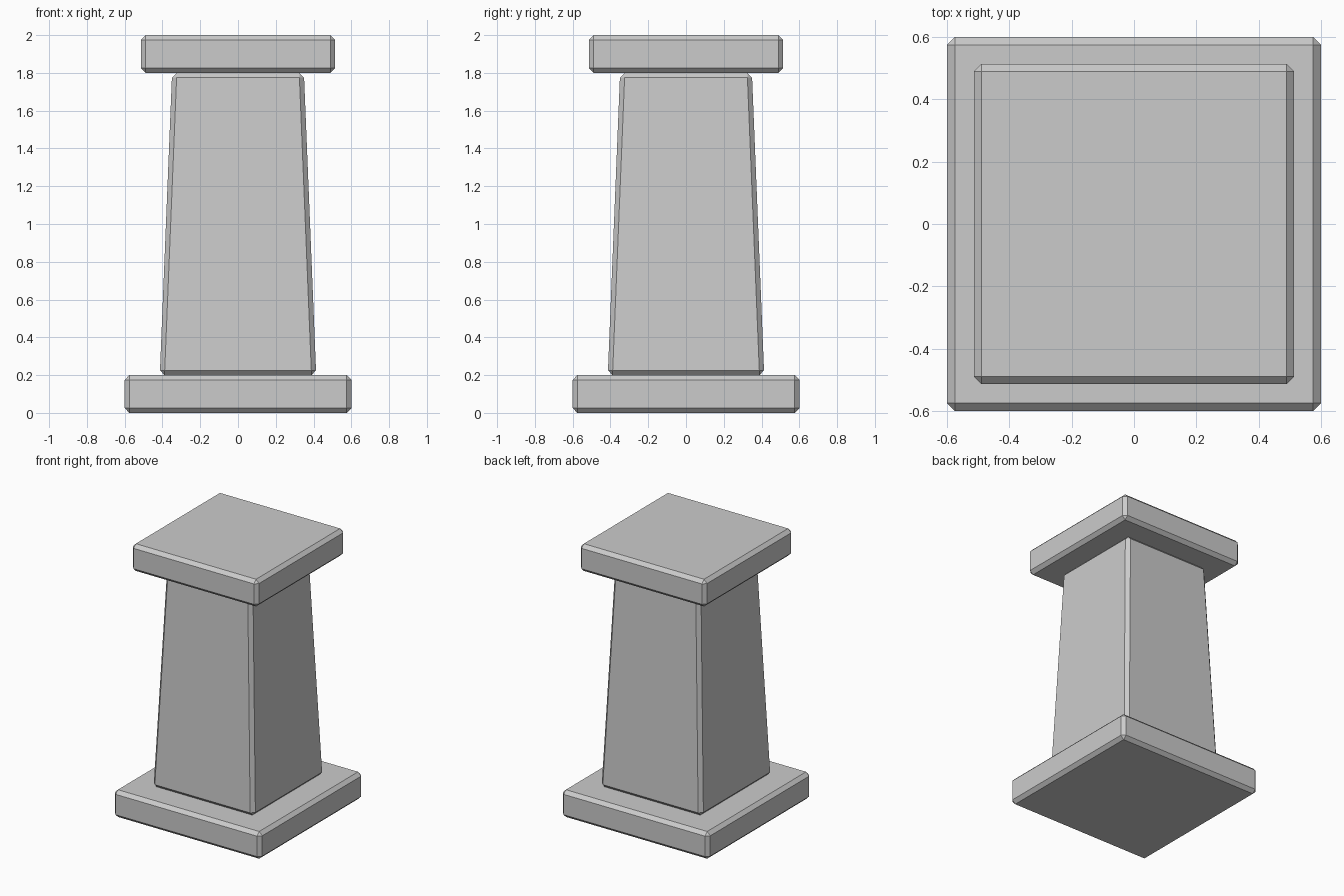
import bpy
import bmesh

if "Cube" in bpy.data.objects:
    bpy.data.objects.remove(bpy.data.objects["Cube"])

BEVEL = 0.025


def block(name, z0, z1, half_bottom, half_top):
    """Square block, optionally tapered, with chamfered edges."""
    bm = bmesh.new()
    bmesh.ops.create_cube(bm, size=2)
    for v in bm.verts:
        top = v.co.z > 0
        half = half_top if top else half_bottom
        v.co = (v.co.x * half, v.co.y * half, z1 if top else z0)
    bmesh.ops.bevel(bm, geom=bm.edges[:], offset=BEVEL, offset_type='OFFSET',
                    segments=1, profile=0.5, affect='EDGES')
    bmesh.ops.recalc_face_normals(bm, faces=bm.faces[:])
    mesh = bpy.data.meshes.new(name)
    bm.to_mesh(mesh)
    bm.free()
    obj = bpy.data.objects.new(name, mesh)
    bpy.context.collection.objects.link(obj)
    return obj


# Square plinth, tapered shaft and overhanging cap
block("base_plinth", 0.0, 0.2, 0.6, 0.6)
block("shaft", 0.2, 1.8, 0.414, 0.349)
block("cap", 1.8, 2.0, 0.514, 0.514)
